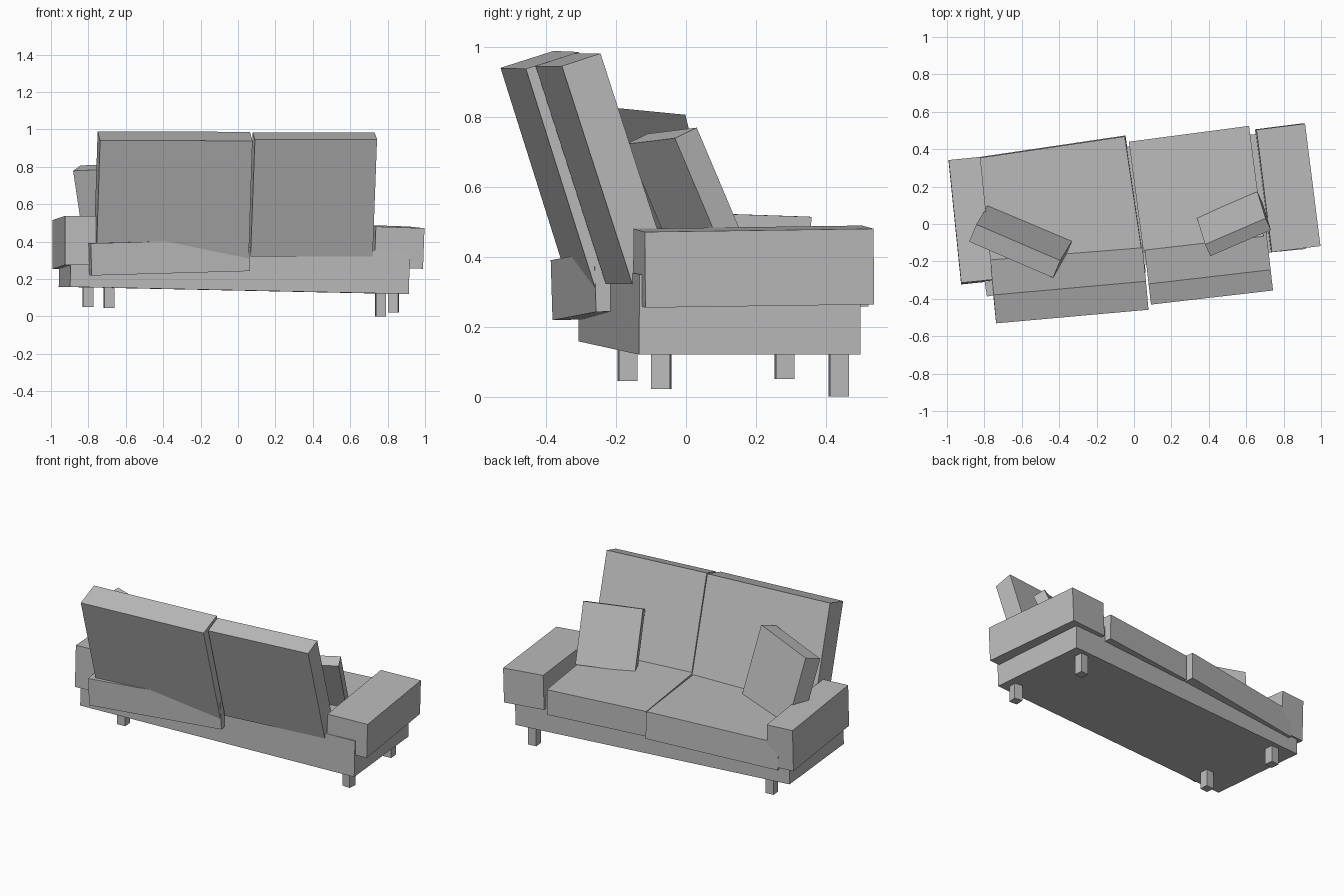
import bpy
import bmesh
from math import radians
from mathutils import Matrix, Vector, Euler

default = bpy.data.objects.get("Cube")
if default:
    bpy.data.objects.remove(default, do_unlink=True)

GREY = (0.5, 0.5, 0.5, 1.0)
fabric = bpy.data.materials.new("plain_grey")
fabric.use_nodes = True
fabric.diffuse_color = GREY
fabric.node_tree.nodes["Principled BSDF"].inputs["Base Color"].default_value = GREY


def block(name, centre, size, turn):
    """Flat-sided box; turn is (lean back, side tilt, yaw) in degrees."""
    bm = bmesh.new()
    bmesh.ops.create_cube(bm, size=1, matrix=Matrix.Diagonal((*size, 1)))
    mesh = bpy.data.meshes.new(name)
    bm.to_mesh(mesh)
    bm.free()
    mesh.materials.append(fabric)
    obj = bpy.data.objects.new(name, mesh)
    obj.location = centre
    obj.rotation_euler = Euler([radians(a) for a in turn])
    bpy.context.collection.objects.link(obj)
    return obj


# Base frame
block("base", (-0.02, 0.096, 0.254), (1.82, 0.637, 0.23), (0, 1.2, 5.5))

# Armrests, one wider than the other
block("left_armrest", (0.822, 0.194, 0.372), (0.262, 0.66, 0.217), (0.8, 2, 7.2))
block("right_armrest", (-0.873, 0.018, 0.395), (0.17, 0.66, 0.262), (-1.9, 0.3, 5.8))

# Seat cushions
block("left_seat_cushion", (0.333, 0.184, 0.34), (0.648, 0.6, 0.16), (-0.5, 0, 7.5))
block("right_seat_cushion", (-0.416, 0.043, 0.326), (0.855, 0.739, 0.172), (1.5, -1.6, 8.4))

# Leaning back cushions
block("left_back_cushion", (0.399, -0.237, 0.652), (0.657, 0.117, 0.657), (18, 0, 6.6))
block("right_back_cushion", (-0.347, -0.315, 0.635), (0.818, 0.16, 0.69), (17.6, 0.2, 5.1))

# Loose pillows
block("left_pillow", (0.534, 0.001, 0.577), (0.353, 0.075, 0.37), (23.7, -2.8, 23.4))
block("right_pillow", (-0.605, -0.09, 0.581), (0.489, 0.104, 0.46), (16, -2.2, -23.3))

# Legs: foot position, yaw
LEG_TOP = 0.18
legs = {
    "left_front_leg": ((0.763, 0.437, 0.0), 5),
    "left_back_leg": ((0.832, -0.071, 0.022), -5),
    "right_front_leg": ((-0.803, 0.282, 0.05), 5),
    "right_back_leg": ((-0.69, -0.167, 0.045), 4),
}
for name, (foot, yaw) in legs.items():
    height = LEG_TOP - foot[2]
    centre = Vector(foot) + Vector((0, 0, height / 2))
    block(name, centre, (0.054, 0.054, height), (0, 0, yaw))
